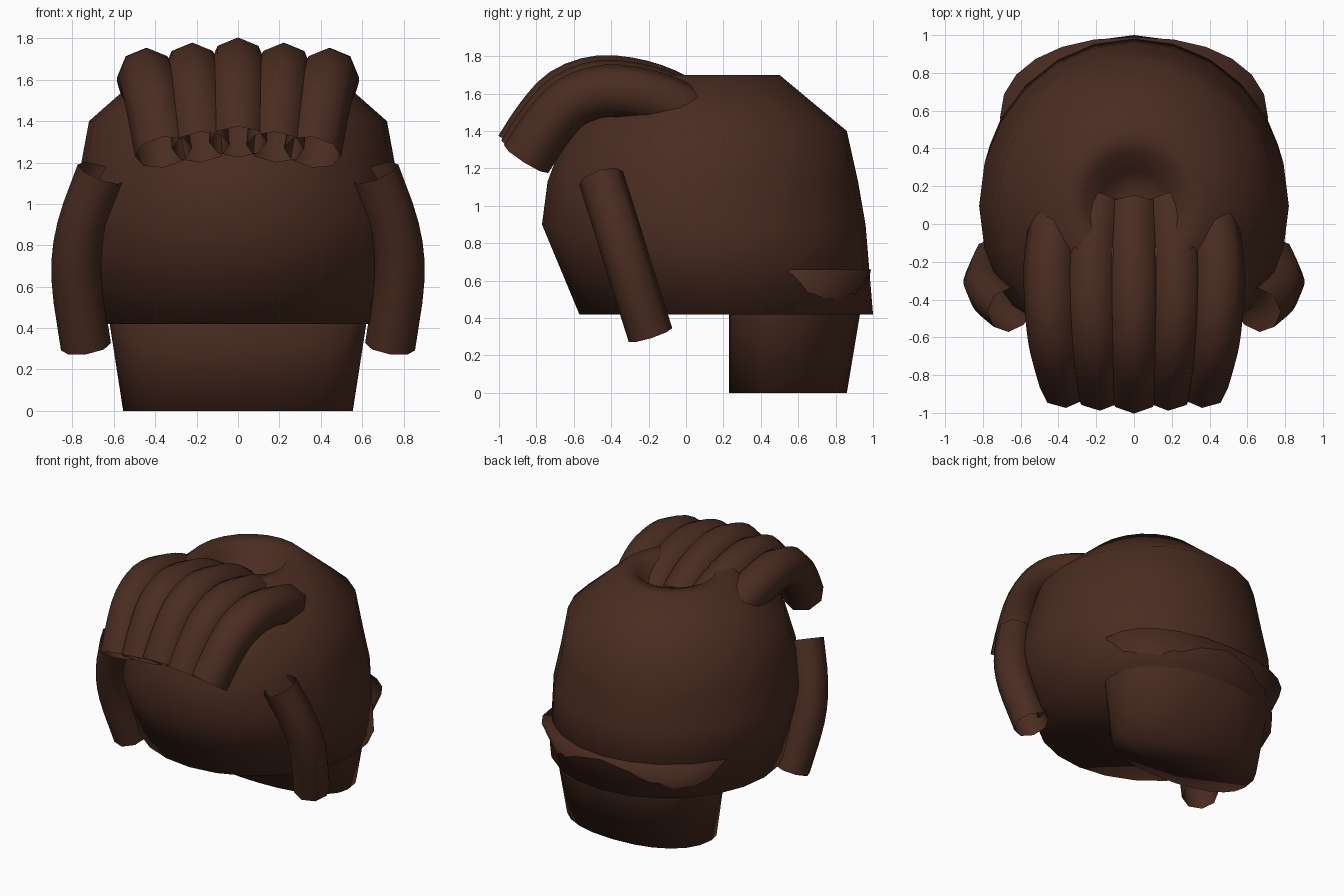
import bpy, bmesh, math
from mathutils import Vector

if "Cube" in bpy.data.objects:
    bpy.data.objects.remove(bpy.data.objects["Cube"])

brown = bpy.data.materials.new("dark_brown")
brown.diffuse_color = (0.068, 0.025, 0.015, 1)
brown.use_nodes = True
brown.node_tree.nodes["Principled BSDF"].inputs["Base Color"].default_value = brown.diffuse_color


def finish(name, bm, angle=50):
    bmesh.ops.recalc_face_normals(bm, faces=bm.faces)
    me = bpy.data.meshes.new(name)
    bm.to_mesh(me)
    bm.free()
    me.materials.append(brown)
    ob = bpy.data.objects.new(name, me)
    bpy.context.collection.objects.link(ob)
    bpy.ops.object.select_all(action='DESELECT')
    ob.select_set(True)
    bpy.context.view_layer.objects.active = ob
    bpy.ops.object.shade_smooth_by_angle(angle=math.radians(angle))
    return ob


def loft(name, rings, cap_start, cap_end, angle=50):
    """Skin a list of equal-length point rings."""
    bm = bmesh.new()
    vs = [[bm.verts.new(p) for p in ring] for ring in rings]
    n = len(vs[0])
    for a, b in zip(vs, vs[1:]):
        for i in range(n):
            j = (i + 1) % n
            bm.faces.new((a[i], a[j], b[j], b[i]))
    if cap_start:
        bm.faces.new(vs[0][::-1])
    if cap_end:
        bm.faces.new(vs[-1])
    return finish(name, bm, angle)


def ellipse(rx, y0, y1, z, n=24):
    cy, ry = (y0 + y1) / 2, (y1 - y0) / 2
    return [(rx * math.cos(2 * math.pi * i / n), cy + ry * math.sin(2 * math.pi * i / n), z)
            for i in range(n)]


def smooth_path(pts, steps=3):
    """Catmull-Rom resampling of a short point list."""
    p = [Vector(q) for q in pts]
    p = [2 * p[0] - p[1]] + p + [2 * p[-1] - p[-2]]
    out = []
    for a, b, c, d in zip(p, p[1:], p[2:], p[3:]):
        for k in range(steps):
            t = k / steps
            out.append(0.5 * (2 * b + (c - a) * t + (2 * a - 5 * b + 4 * c - d) * t * t
                              + (3 * b - a - 3 * c + d) * t ** 3))
    return out + [p[-2]]


def strand(name, pts, r0, r1, side, n=8):
    """Open octagonal lock swept along a path; side is the rough sideways axis."""
    path = smooth_path(pts)
    rings = []
    for i, c in enumerate(path):
        t = (path[min(i + 1, len(path) - 1)] - path[max(i - 1, 0)]).normalized()
        up = Vector(side).cross(t).normalized()
        s = t.cross(up)
        r = r0 + (r1 - r0) * i / (len(path) - 1)
        rings.append([c + r * (up * math.cos(2 * math.pi * k / n) + s * math.sin(2 * math.pi * k / n))
                      for k in range(n)])
    return loft(name, rings, False, False)


# main cap: flat underside, with a dimple in the crown
cap_rings = [(0.79, -0.57, 1.0, 0.42), (0.82, -0.77, 0.96, 0.9), (0.77, -0.74, 0.92, 1.13),
             (0.72, -0.64, 0.86, 1.4), (0.38, -0.28, 0.5, 1.7), (0.26, -0.16, 0.38, 1.69),
             (0.18, -0.09, 0.28, 1.52), (0.08, 0.0, 0.18, 1.49)]
loft("hair_cap", [ellipse(*r) for r in cap_rings], True, True, 180)


# nape piece: rounded block, slightly flatter at the front
def nape_ring(rx, y0, y1, z, n=24):
    ym = y0 + 0.26
    ring = []
    for i in range(n):
        a = 2 * math.pi * i / n
        c, s = math.cos(a), math.sin(a)
        h = (y1 - ym) if s >= 0 else (ym - y0)
        ring.append((rx * math.copysign(abs(c) ** 0.9, c),
                     ym + h * math.copysign(abs(s) ** 0.9, s), z))
    return ring


loft("nape_hair", [nape_ring(0.555, 0.23, 0.86, 0), nape_ring(0.62, 0.23, 0.93, 0.42),
                   nape_ring(0.71, 0.3, 0.99, 0.66)], True, True, 180)

# five fringe locks converging toward the front
for i in range(-2, 3):
    k = abs(i)
    dz, dy = -0.025 * k, 0.015 * k
    prof = [(0.07, 1.48, 0.19), (-0.06, 1.57, 0.21), (-0.24, 1.64, 0.222), (-0.46, 1.665, 0.22),
            (-0.65, 1.6, 0.21), (-0.78, 1.46, 0.195), (-0.885, 1.3, 0.18)]
    strand("fringe_lock", [(i * s, y + dy, z + dz) for y, z, s in prof], 0.14, 0.14, (1, 0, 0))

# curved side locks
for m in (-1, 1):
    strand("side_lock", [(m * 0.66, -0.455, 1.15), (m * 0.755, -0.37, 0.88),
                         (m * 0.78, -0.295, 0.64), (m * 0.735, -0.19, 0.31)],
           0.122, 0.122, (0, 1, 0.2))
